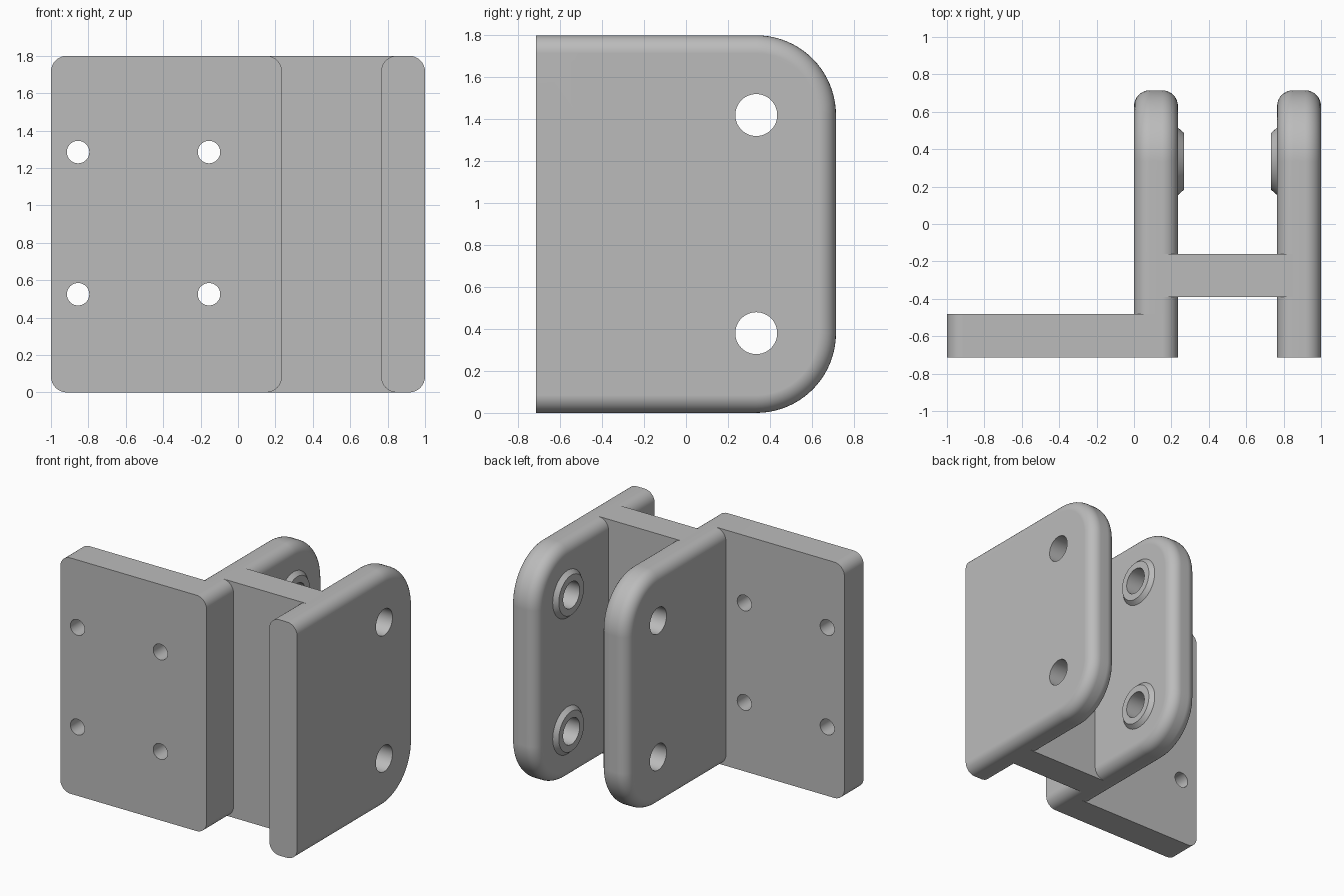
import bpy, bmesh, math
from mathutils import Vector

cube = bpy.data.objects.get("Cube")
if cube:
    bpy.data.objects.remove(cube)

THICK, HEIGHT, BACK, FRONT = 0.235, 1.8, 0.715, -0.715
FILLET, CORNER = 0.085, 0.38
HOLE_Y, HOLE_Z = 0.335, (0.38, 1.42)

grey = bpy.data.materials.new("plain grey")
grey.use_nodes = True
grey.diffuse_color = (0.5, 0.5, 0.5, 1)
grey.node_tree.nodes["Principled BSDF"].inputs["Base Color"].default_value = grey.diffuse_color


def loft(name, rings, caps=True):
    """Skin a list of equal closed rings into an object."""
    bm = bmesh.new()
    loops = [[bm.verts.new(p) for p in ring] for ring in rings]
    n = len(loops[0])
    for a, b in zip(loops, loops[1:]):
        for i in range(n):
            j = (i + 1) % n
            bm.faces.new((a[i], a[j], b[j], b[i]))
    if caps:
        bm.faces.new(loops[0][::-1])
        bm.faces.new(loops[-1])
    bmesh.ops.recalc_face_normals(bm, faces=bm.faces)
    mesh = bpy.data.meshes.new(name)
    bm.to_mesh(mesh)
    bm.free()
    mesh.materials.append(grey)
    obj = bpy.data.objects.new(name, mesh)
    bpy.context.collection.objects.link(obj)
    return obj


def arc(cu, cv, r, start, steps):
    """Quarter circle of 2D points, counter-clockwise."""
    angles = [math.radians(start + 90 * i / steps) for i in range(steps + 1)]
    return [(cu + r * math.cos(a), cv + r * math.sin(a)) for a in angles]


def circle(centre, axis, r, n=48):
    u, v = (Vector((0, 1, 0)), Vector((0, 0, 1))) if axis == "X" else (Vector((1, 0, 0)), Vector((0, 0, 1)))
    turn = [math.tau * i / n for i in range(n)]
    return [Vector(centre) + r * (u * math.cos(t) + v * math.sin(t)) for t in turn]


def drill(obj, centres, axis, r):
    """Cut round through holes."""
    reach = Vector((0.5, 0, 0)) if axis == "X" else Vector((0, 0.5, 0))
    for c in centres:
        c = Vector(c)
        cutter = loft("hole_cutter", [circle(c - reach, axis, r), circle(c + reach, axis, r)])
        mod = obj.modifiers.new("hole", "BOOLEAN")
        mod.operation, mod.solver, mod.object = "DIFFERENCE", "EXACT", cutter
        bpy.context.view_layer.objects.active = obj
        bpy.ops.object.modifier_apply(modifier=mod.name)
        bpy.data.objects.remove(cutter)


def smooth(obj):
    bpy.ops.object.select_all(action="DESELECT")
    obj.select_set(True)
    bpy.context.view_layer.objects.active = obj
    bpy.ops.object.shade_smooth_by_angle(angle=math.radians(30))
    mod = obj.modifiers.new("even shading", "WEIGHTED_NORMAL")
    mod.keep_sharp = True


def cheek(name, x0, front):
    """Upright plate with two round back corners and filleted rims."""
    def ring(x, inset):
        r, cy = CORNER - inset, BACK - CORNER
        outline = [(front, inset)] + arc(cy, CORNER, r, -90, 20)
        outline += arc(cy, HEIGHT - CORNER, r, 0, 20) + [(front, HEIGHT - inset)]
        return [(x, y, z) for y, z in outline]

    steps = 8
    half = []
    for i in range(steps + 1):
        a = math.pi / 2 * i / steps
        half.append((FILLET * (1 - math.sin(a)), FILLET * (1 - math.cos(a))))
    near = [ring(x0 + dx, inset) for dx, inset in reversed(half)]
    far = [ring(x0 + THICK - dx, inset) for dx, inset in half]
    obj = loft(name, near[::-1] + far[::-1] if near[0][0][0] > near[-1][0][0] else near + far)
    drill(obj, [(x0 + THICK / 2, HOLE_Y, z) for z in HOLE_Z], "X", 0.1)
    smooth(obj)


def boss(name, x, side, z):
    """Chamfered collar around a hole."""
    profile = [(0, 0.18), (0.032, 0.152), (0.032, 0.1), (0, 0.1)]
    smooth(loft(name, [circle((x + side * d, HOLE_Y, z), "X", r) for d, r in profile], caps=False))


def box(name, x0, x1, y0, y1):
    rings = [[(x, y0, 0), (x, y1, 0), (x, y1, HEIGHT), (x, y0, HEIGHT)] for x in (x0, x1)]
    return loft(name, rings)


# Mounting flange with rounded corners and four screw holes
flange_back = -0.482
left, right = -1 + FILLET, THICK - FILLET
low, high = FILLET, HEIGHT - FILLET
outline = []
for u, v, start in ((right, low, -90), (right, high, 0), (left, high, 90), (left, low, 180)):
    outline += arc(u, v, FILLET, start, 8)
flange = loft("mounting_flange", [[(x, y, z) for x, z in outline] for y in (FRONT, flange_back)])
drill(flange, [(x, -0.6, z) for x in (-0.855, -0.155) for z in (0.525, 1.285)], "Y", 0.06)
smooth(flange)

# Two cheek plates
cheek("right_cheek", 0.0, flange_back)
cheek("left_cheek", 1 - THICK, FRONT)

# Web joining the cheeks
box("web", THICK - FILLET, 1 - THICK + FILLET, -0.39, -0.16)

# Collars on the inner cheek faces
for level, z in zip(("lower", "upper"), HOLE_Z):
    boss("right_" + level + "_collar", THICK, 1, z)
    boss("left_" + level + "_collar", 1 - THICK, -1, z)
